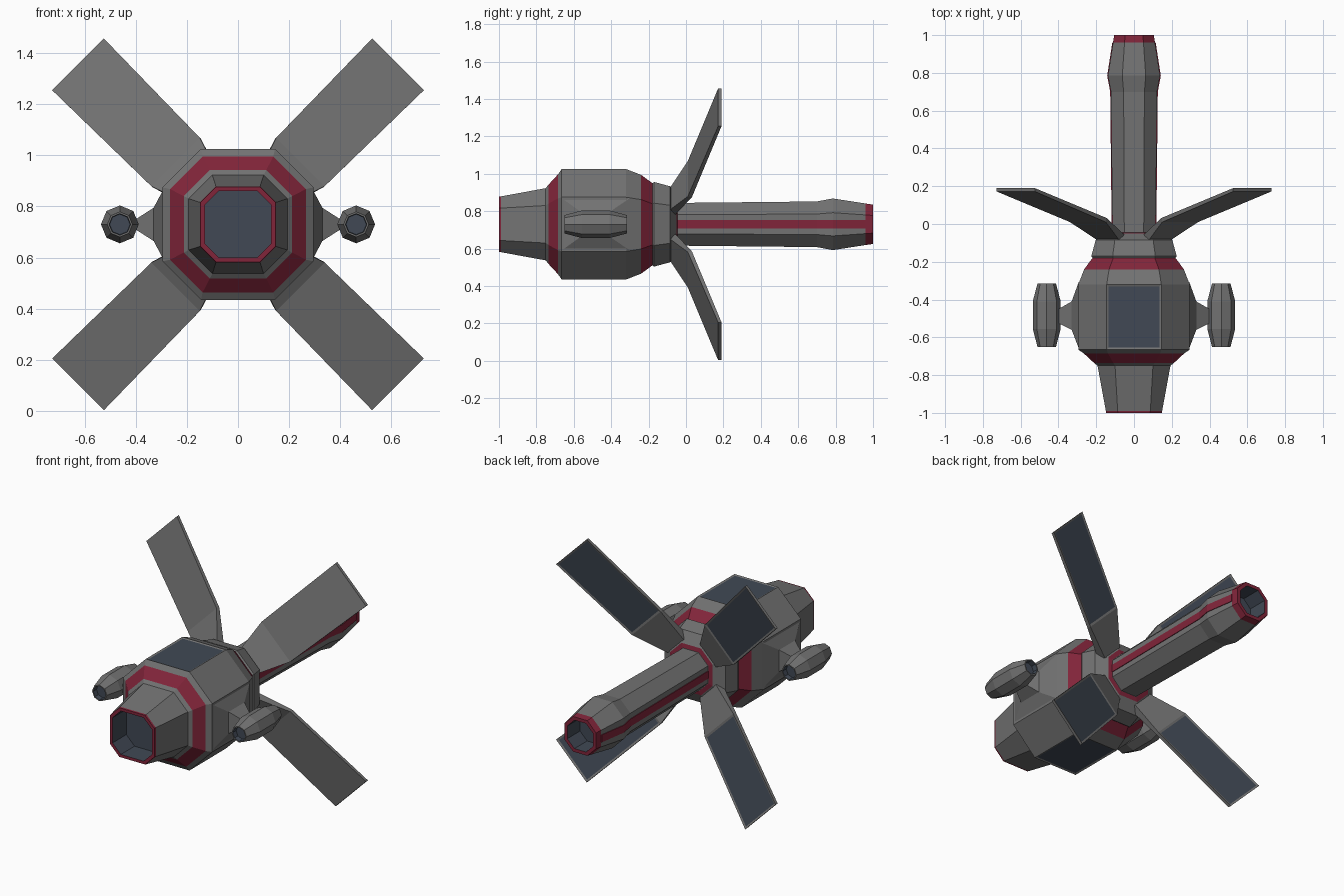
import bpy, bmesh, math

if "Cube" in bpy.data.objects:
    bpy.data.objects.remove(bpy.data.objects["Cube"])

CZ = 0.73  # height of the long axis


def material(name, rgb):
    m = bpy.data.materials.new(name)
    m.diffuse_color = (*rgb, 1)
    m.use_nodes = True
    m.node_tree.nodes["Principled BSDF"].inputs["Base Color"].default_value = m.diffuse_color
    return m


MATS = [material("hull_grey", (0.17, 0.17, 0.17)),
        material("dark_red", (0.22, 0.018, 0.042)),
        material("blue_grey_glass", (0.052, 0.066, 0.09))]
GREY, RED, BLUE = 0, 1, 2


def finish(bm, name):
    bmesh.ops.recalc_face_normals(bm, faces=bm.faces)
    me = bpy.data.meshes.new(name)
    bm.to_mesh(me)
    bm.free()
    for m in MATS:
        me.materials.append(m)
    ob = bpy.data.objects.new(name, me)
    bpy.context.collection.objects.link(ob)
    return ob


def ring(r, k):
    """Chamfered square of half size r with flats of half length k*r; k=0: octagon with points on the axes."""
    if k == 0:
        return [(r * math.cos(i * math.pi / 4), r * math.sin(i * math.pi / 4)) for i in range(8)]
    q = k * r
    return [(r, -q), (r, q), (q, r), (-q, r), (-r, q), (-r, -q), (-q, -r), (q, -r)]


def loft(stations, cx=0.0, caps=(GREY, GREY)):
    """Stations: (y, r, k, colour of the band that follows)."""
    bm = bmesh.new()
    rings = [[bm.verts.new((cx + x, y, CZ + z)) for x, z in ring(r, k)] for y, r, k, _ in stations]
    for a, b, st in zip(rings, rings[1:], stations):
        for i in range(8):
            j = (i + 1) % 8
            bm.faces.new((a[i], a[j], b[j], b[i])).material_index = st[3]
    bm.faces.new(rings[0]).material_index = caps[0]
    bm.faces.new(rings[-1]).material_index = caps[1]
    return bm


def box_loft(sections):
    """Skin through a list of four-point sections, closed at both ends."""
    bm = bmesh.new()
    vs = [[bm.verts.new(p) for p in s] for s in sections]
    bands = []
    for a, b in zip(vs, vs[1:]):
        bands.append([bm.faces.new((a[i], a[(i + 1) % 4], b[(i + 1) % 4], b[i])) for i in range(4)])
    bm.faces.new(vs[0])
    bm.faces.new(vs[-1])
    return bm, bands


def inset_panel(bm, faces, width, depth):
    bmesh.ops.recalc_face_normals(bm, faces=bm.faces)
    bmesh.ops.inset_individual(bm, faces=faces, thickness=width, depth=depth)
    for f in faces:
        f.material_index = BLUE


# Main body with hollow front nozzle, red bands and rear hub
bm = loft([(-0.87, 0.13, 0.58, BLUE), (-1.0, 0.13, 0.58, RED), (-1.0, 0.147, 0.58, RED),
           (-0.99, 0.149, 0.58, GREY), (-0.75, 0.193, 0.52, GREY), (-0.735, 0.212, 0.52, RED),
           (-0.685, 0.266, 0.52, GREY), (-0.665, 0.295, 0.49, GREY), (-0.32, 0.295, 0.49, GREY),
           (-0.24, 0.264, 0.5, RED), (-0.18, 0.22, 0.5, GREY), (-0.17, 0.226, 0.5, GREY),
           (-0.085, 0.203, 0.5, GREY), (-0.05, 0.14, 0.46, RED), (-0.045, 0.116, 0.46, RED)],
          caps=(BLUE, GREY))
bm.normal_update()
# Windows in the top and bottom of the widest section
wide = [f for f in bm.faces if abs(f.calc_center_median().y + 0.4925) < 0.01
        and abs(f.calc_center_median().z - CZ) > 0.28]
inset_panel(bm, wide, 0.014, -0.004)
finish(bm, "main_body")

# Rear boom with flared, hollow tip
bm = loft([(-0.06, 0.114, 0.45, GREY), (0.70, 0.122, 0.45, GREY), (0.785, 0.138, 0.45, GREY),
           (0.96, 0.111, 0.45, RED), (1.0, 0.105, 0.45, RED), (1.0, 0.085, 0.45, BLUE),
           (0.88, 0.085, 0.45, BLUE)], caps=(GREY, BLUE))
finish(bm, "rear_boom")

for side, label in ((1, "right"), (-1, "left")):
    # Red stripe along the boom
    secs = []
    for y, r in ((-0.05, 0.114), (0.70, 0.122), (0.785, 0.138), (0.96, 0.111)):
        secs.append([(side * (r + dx), y, CZ + dz) for dx, dz in
                     ((-0.004, -0.022), (0.004, -0.022), (0.004, 0.022), (-0.004, 0.022))])
    bm, _ = box_loft(secs)
    for f in bm.faces:
        f.material_index = RED
    finish(bm, label + "_boom_stripe")

    # Side bulge tapering into the pod mount
    secs = []
    for x, y0, y1, h in ((0.29, -0.665, -0.30, 0.14), (0.33, -0.56, -0.41, 0.065),
                         (0.40, -0.525, -0.45, 0.02)):
        secs.append([(side * x, y0, CZ - h), (side * x, y1, CZ - h),
                     (side * x, y1, CZ + h), (side * x, y0, CZ + h)])
    bm, _ = box_loft(secs)
    finish(bm, label + "_pod_mount")

    # Side pod, hollow at both ends
    bm = loft([(-0.62, 0.04, 0, BLUE), (-0.65, 0.042, 0, GREY), (-0.65, 0.049, 0, GREY),
               (-0.555, 0.074, 0, GREY), (-0.41, 0.074, 0, GREY), (-0.315, 0.049, 0, GREY),
               (-0.315, 0.042, 0, BLUE), (-0.345, 0.04, 0, BLUE)],
              cx=side * 0.462, caps=(BLUE, BLUE))
    finish(bm, label + "_pod")

# Four diagonal wings with a panel on the rear face
# (front distance, rear distance, half width, front y, rear y)
WING = [(0.17, 0.15, 0.075, -0.10, -0.055), (0.345, 0.34, 0.134, 0.01, 0.032),
        (0.885, 0.885, 0.143, 0.172, 0.19)]
for n, label in enumerate(("upper_right", "upper_left", "lower_left", "lower_right")):
    a = math.radians(45 + 90 * n)
    c, s = math.cos(a), math.sin(a)
    secs = []
    for df, dr, w, yf, yr in WING:
        secs.append([(d * c - v * s, y, CZ + d * s + v * c) for d, v, y in
                     ((df, -w, yf), (df, w, yf), (dr, w, yr), (dr, -w, yr))])
    bm, bands = box_loft(secs)
    inset_panel(bm, [bands[1][2]], 0.016, -0.003)
    finish(bm, label + "_wing")
